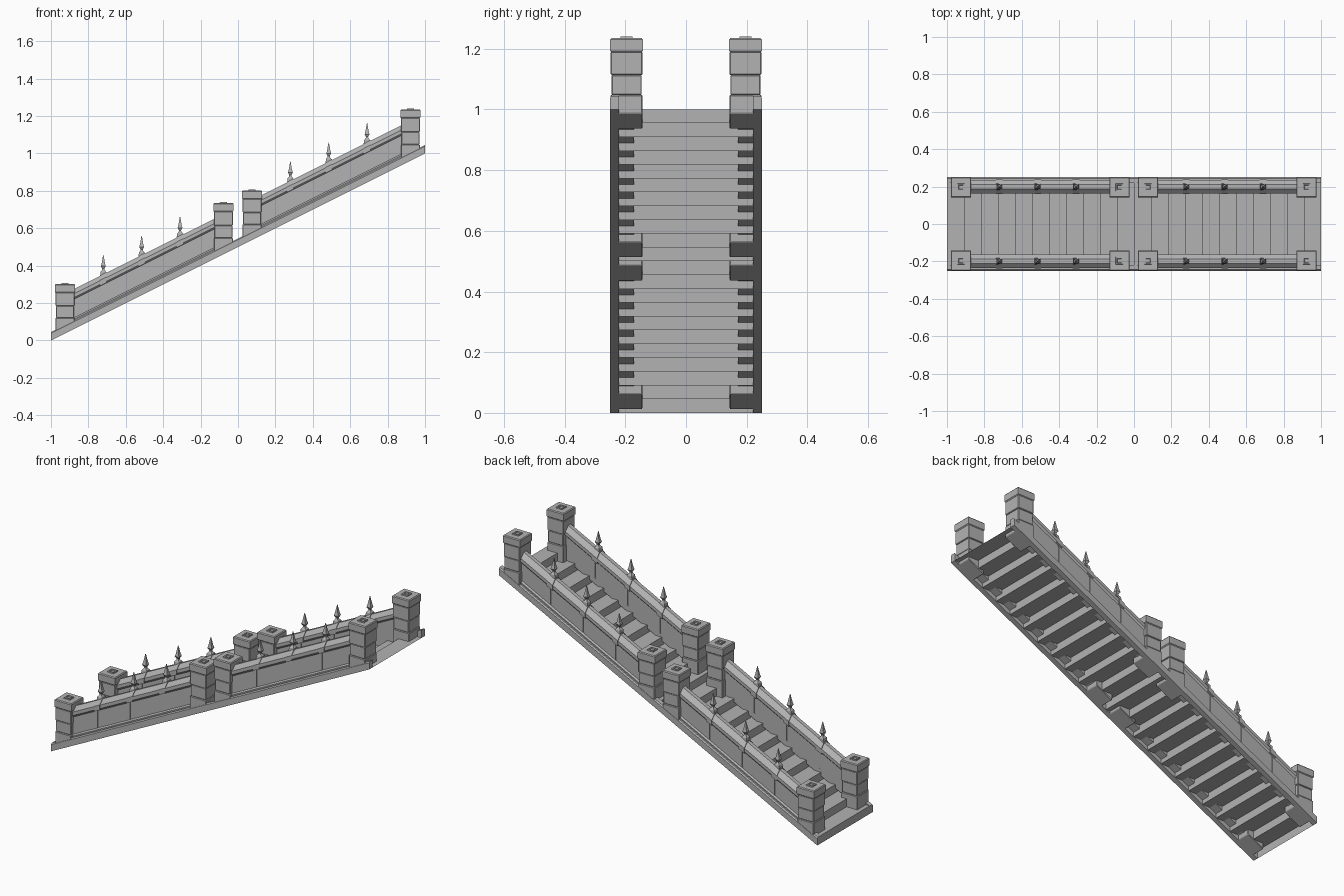
import bpy
import bmesh
from mathutils import Vector

if "Cube" in bpy.data.objects:
    bpy.data.objects.remove(bpy.data.objects["Cube"])

# Single stone colour
stone = bpy.data.materials.new("grey_stone")
stone.use_nodes = True
GREY = (0.45, 0.45, 0.45, 1)
stone.diffuse_color = GREY
stone.node_tree.nodes["Principled BSDF"].inputs["Base Color"].default_value = GREY

STEPS = 11
SLOPE = 0.5


def line(x):
    """Height of the underside of the staircase at x."""
    return SLOPE * (x + 1)


def loft(bm, rings, cap=True):
    """Skin equal-length rings of points; cap the ends."""
    vs = [[bm.verts.new(p) for p in ring] for ring in rings]
    n = len(vs[0])
    for a, b in zip(vs, vs[1:]):
        for i in range(n):
            j = (i + 1) % n
            bm.faces.new((a[i], a[j], b[j], b[i]))
    if cap:
        bm.faces.new(vs[0][::-1])
        bm.faces.new(vs[-1])


def ramp(bm, section, x0, x1, side):
    """Sweep a (y, height) section up the slope from x0 to x1."""
    loft(bm, [[(x, side * y, line(x) + h) for y, h in section] for x in (x0, x1)])


def square(x, y, z, r, ry=None, tilt=0.0):
    ry = r if ry is None else ry
    return [(x + sx * r, y + sy * ry, z + sx * r * tilt)
            for sx, sy in ((-1, -1), (1, -1), (1, 1), (-1, 1))]


def turned(bm, x, y, z, profile):
    """Square-sided ornament from (half width, height) pairs."""
    loft(bm, [square(x, y, z + h, r) for r, h in profile])


def finish(bm, name):
    bmesh.ops.recalc_face_normals(bm, faces=bm.faces)
    mesh = bpy.data.meshes.new(name)
    bm.to_mesh(mesh)
    bm.free()
    mesh.materials.append(stone)
    obj = bpy.data.objects.new(name, mesh)
    bpy.context.collection.objects.link(obj)
    return obj


def build_steps(name, ox):
    # Folded sheet of risers and treads, open underneath
    bm = bmesh.new()
    run = 1 / STEPS
    path = [(ox - 1, line(ox - 1))]
    for k in range(STEPS):
        z = line(ox - 1) + (k + 1) * run * SLOPE
        path += [(ox - 1 + k * run, z), (ox - 1 + (k + 1) * run, z)]
    rows = [[bm.verts.new((x, y, z)) for y in (-0.22, 0.22)] for x, z in path]
    for a, b in zip(rows, rows[1:]):
        bm.faces.new((a[0], a[1], b[1], b[0]))
    mesh_obj = finish(bm, name)
    # Treads should face upward
    if sum(p.normal.z for p in mesh_obj.data.polygons) < 0:
        mesh_obj.data.flip_normals()


def build_pillar(name, x, y, top):
    bm = bmesh.new()
    base = line(x)
    third = (top - base) / 3
    # Three stacked blocks, the lowest cut to the slope
    cuts = [(base, base + third + 0.01, 0.051, SLOPE),
            (base + third + 0.01, base + 2 * third, 0.048, 0),
            (base + 2 * third, top, 0.0505, 0)]
    for z0, z1, r, tilt in cuts:
        loft(bm, [square(x, y, z0, r, r + 0.002, tilt), square(x, y, z1, r, r + 0.002)])
    bmesh.ops.bevel(bm, geom=bm.edges[:], offset=0.003, segments=1, affect='EDGES')
    # Chamfered cap with a small raised button
    turned(bm, x, y, top, [(0.050, -0.002), (0.054, 0.003), (0.054, 0.040), (0.050, 0.045)])
    turned(bm, x, y, top + 0.045, [(0.020, -0.002), (0.019, 0.006), (0.012, 0.006), (0.010, 0.001)])
    finish(bm, name)


STRINGER = [(0.22, 0), (0.25, 0), (0.25, 0.038), (0.244, 0.045), (0.22, 0.045)]
PLINTH = [(0.172, 0.025), (0.236, 0.025), (0.236, 0.052), (0.228, 0.06), (0.172, 0.06)]
CORE = [(0.176, 0.03), (0.224, 0.03), (0.224, 0.165), (0.176, 0.165)]
PANEL = [(0.172, 0.03), (0.228, 0.03), (0.228, 0.16), (0.172, 0.16)]
COPING = [(0.172, 0.158), (0.228, 0.158), (0.236, 0.168), (0.236, 0.188),
          (0.210, 0.214), (0.188, 0.214), (0.163, 0.188), (0.163, 0.168)]
SADDLE = [(0.160, 0.160), (0.239, 0.160), (0.239, 0.190), (0.212, 0.219),
          (0.186, 0.219), (0.160, 0.190)]
FINIAL = [(0.017, -0.012), (0.015, 0.010), (0.007, 0.020), (0.006, 0.027),
          (0.013, 0.040), (0.009, 0.054), (0.001, 0.100)]
POSTS = (-0.72, -0.515, -0.31)


def build_parapet(prefix, ox, side):
    # Sloping edge beam
    bm = bmesh.new()
    ramp(bm, STRINGER, ox - 1, ox, side)
    finish(bm, prefix + "_stringer")

    # Wall core, plinth and stone panels with narrow joints
    bm = bmesh.new()
    x0, x1 = ox - 0.885, ox - 0.115
    ramp(bm, CORE, x0, x1, side)
    ramp(bm, PLINTH, x0, x1, side)
    joints = [x0] + [ox + p for p in POSTS] + [x1]
    for a, b in zip(joints, joints[1:]):
        ramp(bm, PANEL, a + 0.003, b - 0.003, side)
    finish(bm, prefix + "_wall")

    # Chamfered coping
    bm = bmesh.new()
    ramp(bm, COPING, x0, x1, side)
    finish(bm, prefix + "_coping")

    # Saddles and spiked finials
    bm = bmesh.new()
    for p in POSTS:
        x = ox + p
        ramp(bm, SADDLE, x - 0.018, x + 0.018, side)
        turned(bm, x, side * 0.199, line(x) + 0.217, FINIAL)
    finish(bm, prefix + "_finials")

    # End pillars
    build_pillar(prefix + "_lower_pillar", ox - 0.925, side * 0.196, line(ox - 1) + 0.257)
    build_pillar(prefix + "_upper_pillar", ox - 0.078, side * 0.196, line(ox - 1) + 0.69)


for flight, ox in (("lower_flight", 0), ("upper_flight", 1)):
    build_steps(flight + "_steps", ox)
    for hand, side in (("front", -1), ("back", 1)):
        build_parapet(flight + "_" + hand, ox, side)
